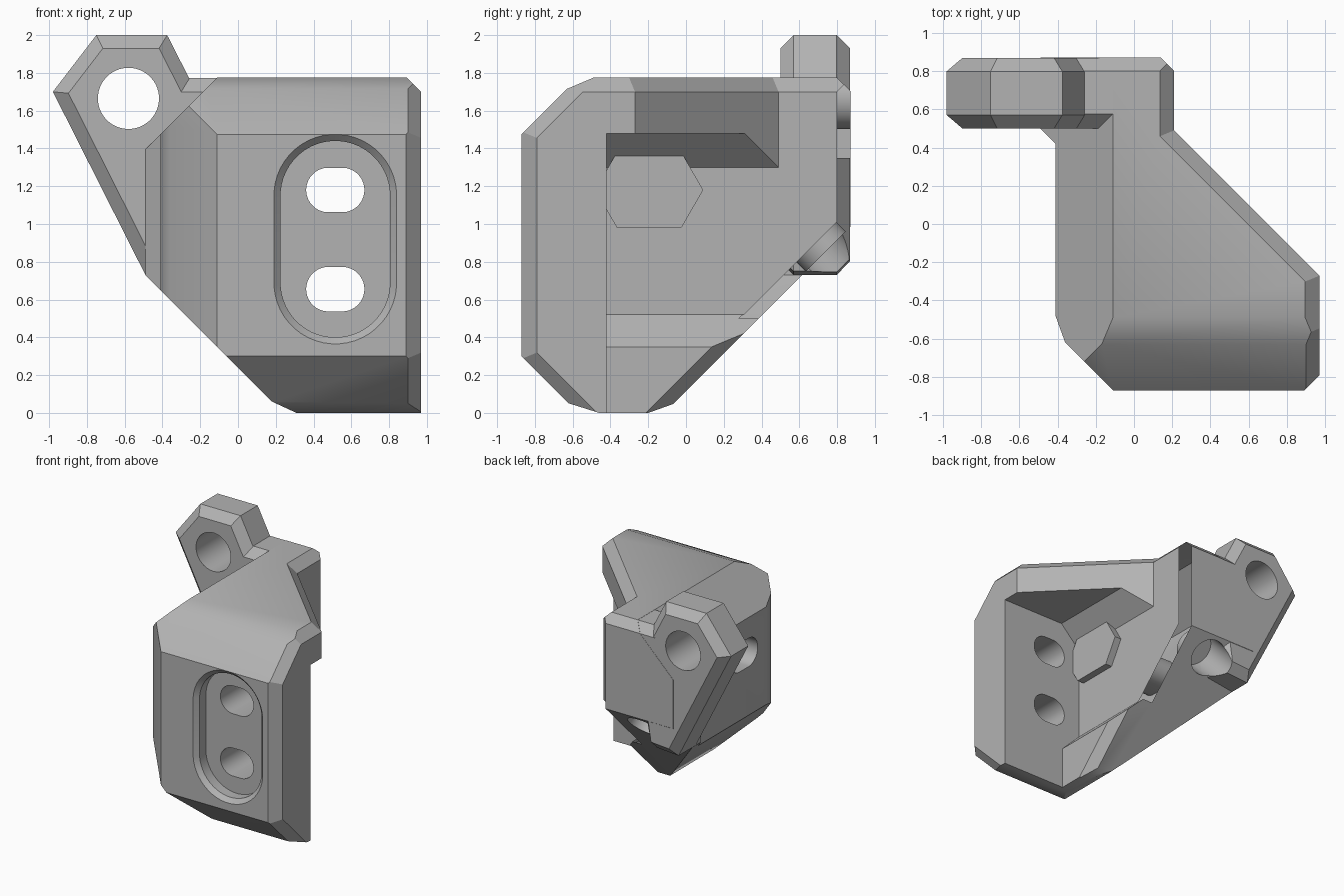
import bpy, bmesh, math
from mathutils import Vector

if "Cube" in bpy.data.objects:
    bpy.data.objects.remove(bpy.data.objects["Cube"])

grey = bpy.data.materials.new("plain grey")
grey.use_nodes = True
grey.diffuse_color = (0.45, 0.45, 0.45, 1)
grey.node_tree.nodes["Principled BSDF"].inputs["Base Color"].default_value = (0.45, 0.45, 0.45, 1)


def make_object(name, bm):
    bmesh.ops.recalc_face_normals(bm, faces=bm.faces)
    mesh = bpy.data.meshes.new(name)
    bm.to_mesh(mesh)
    bm.free()
    mesh.materials.append(grey)
    obj = bpy.data.objects.new(name, mesh)
    bpy.context.collection.objects.link(obj)
    return obj


def planar_solid(name, planes):
    """Convex solid: each (nx, ny, nz, d) keeps the side where n.p < d."""
    bm = bmesh.new()
    bmesh.ops.create_cube(bm, size=6)
    for nx, ny, nz, d in planes:
        n = Vector((nx, ny, nz))
        cut = bmesh.ops.bisect_plane(bm, geom=bm.verts[:] + bm.edges[:] + bm.faces[:], dist=1e-5,
                                     plane_co=n * d / n.length_squared, plane_no=n, clear_outer=True)
        edges = [e for e in bm.edges if e.is_boundary]
        if edges:
            bmesh.ops.edgeloop_fill(bm, edges=edges)
    return make_object(name, bm)


def loft(name, rings, chamfer=0):
    """Closed solid through matching rings, optionally with chamfered end rims."""
    bm = bmesh.new()
    loops = [[bm.verts.new(p) for p in ring] for ring in rings]
    caps = [bm.faces.new(loops[0]), bm.faces.new(loops[-1])]
    for a, b in zip(loops, loops[1:]):
        for i in range(len(a)):
            j = (i + 1) % len(a)
            bm.faces.new((a[i], a[j], b[j], b[i]))
    bmesh.ops.recalc_face_normals(bm, faces=bm.faces)
    if chamfer:
        rim = list({e for f in caps for e in f.edges})
        bmesh.ops.bevel(bm, geom=rim, offset=chamfer, segments=1, affect='EDGES')
    return make_object(name, bm)


def rounded(u, v, radius, du, dv, n=48):
    """Outline of a slot; n = 6 gives a stretched hexagon."""
    pts = []
    for k in range(n):
        a = 2 * math.pi * (k + (0.5 if n > 6 else 0)) / n
        c, s = math.cos(a), math.sin(a)
        pts.append((u + radius * c + math.copysign(du, c), v + radius * s + math.copysign(dv, s)))
    return pts


def along_y(outline, y):
    return [(u, y, v) for u, v in outline]


def along_x(outline, x):
    return [(x, u, v) for u, v in outline]


def apply_boolean(target, tool, operation):
    tool.hide_render = True
    mod = target.modifiers.new(operation.lower(), 'BOOLEAN')
    mod.operation = operation
    mod.solver = 'EXACT'
    mod.object = tool
    bpy.context.view_layer.objects.active = target
    bpy.ops.object.modifier_apply(modifier=mod.name)
    bpy.data.objects.remove(tool)


R = math.sqrt(0.5)

# Outer block with its chamfers
body = planar_solid("bracket_body", [
    (-1, 0, 0, 0.49), (1, 0, 0, 0.97), (0, -1, 0, 0.87), (0, 1, 0, 0.87), (0, 0, -1, 0), (0, 0, 1, 1.775),
    (-1, -1, 0, 0.98), (-0.94, -0.34, 0, 0.549),        # front left corner
    (-1, 0, 1, 1.885), (-1, 0, -1, -0.24), (-0.42, 0, -0.91, -0.13),   # left top and bottom
    (0, -1, 1, 2.345), (0, -0.39, 0.92, 1.824),         # front top
    (0, -1, -1, 0.57), (0, -0.3, -0.955, 0.138),        # front bottom
    (0, 1, -1, -0.115), (0, 0.336, -0.94, -0.067),      # back bottom slope
    (0, 1, 1, 2.575),                                   # back top
    (1, -1, 0, 1.76), (1, 0, 1, 2.67), (1, -R, R, 2.558), (1, -R, -R, 1.303),   # right end rim
])

# Left side stepping out to the ear
apply_boolean(body, planar_solid("side_cutter", [(1, 0, 0, -0.41), (1, 1, 0, 0.01)]), 'DIFFERENCE')

# Hollow between front plate, side wall and top plate
hollow = [(0.38, -0.2), (0.38, 0.35), (0.21, 0.52), (0.21, 1.3), (0.39, 1.48), (1.5, 1.48), (1.5, -0.2)]
apply_boolean(body, loft("hollow_cutter", [along_y(hollow, -0.42), along_y(hollow, 1.2)]), 'DIFFERENCE')

# Diagonal edge of the top plate, and edge chamfers
for planes in (
    [(-1, 0, 0, -0.21), (-1, -1, 0, -0.70)],
    [(-1, 0, -1, -1.91), (-1, -1, -2 * R, -3.104)],
    [(-1, -1, 0, -1.01), (0, -1, 0, -0.5)],
    [(-1, -R, R, -0.059), (0, -R, R, 0.155), (0, 0, -1, -0.5)],
    [(-1, -R, R, -0.229), (0, -R, R, 0.155), (0, 0, 1, 0.5)],
):
    apply_boolean(body, planar_solid("edge_cutter", planes), 'DIFFERENCE')

# Ear and the shoulder joining it to the body
ear = [(-0.98, 1.70), (-0.75, 2.0), (-0.375, 2.0), (-0.11, 1.48), (-0.22, 0.75), (-0.49, 0.73)]
apply_boolean(body, loft("ear", [along_y(ear, 0.5), along_y(ear, 0.868)], 0.07), 'UNION')
apply_boolean(body, planar_solid("shoulder", [
    (-1, 0, 0, 0.33), (1, 0, 0, 0.05), (0, -1, 0, -0.5), (0, 1, 0, 0.869), (0, 0, 1, 1.774),
    (0, 0, -1, -1.35), (0, -1, 1, 1.2), (0, 1, 1, 2.573)]), 'UNION')

# Ear hole
hole = rounded(-0.58, 1.665, 0.162, 0, 0)
apply_boolean(body, loft("ear_hole", [along_y(hole, 0.3), along_y(hole, 1.2)]), 'DIFFERENCE')

# Front recess with flared rim, and its two slots
recess = [along_y(rounded(0.515, 0.92, r, 0, 0.23), y)
          for r, y in ((0.355, -0.9), (0.29, -0.835), (0.29, -0.75))]
apply_boolean(body, loft("front_recess", recess), 'DIFFERENCE')
for z in (0.655, 1.18):
    slot = rounded(0.515, z, 0.118, 0.036, 0)
    apply_boolean(body, loft("front_slot", [along_y(slot, -1), along_y(slot, -0.2)]), 'DIFFERENCE')

# Side slot with nut pocket
slot = rounded(-0.19, 1.18, 0.12, 0.06, 0)
apply_boolean(body, loft("side_slot", [along_x(slot, -0.8), along_x(slot, 0.4)]), 'DIFFERENCE')
nut = rounded(-0.195, 1.18, 0.228, 0.058, 0, 6)
apply_boolean(body, loft("nut_pocket", [along_x(nut, -0.06), along_x(nut, 0.27)]), 'DIFFERENCE')

# Blind hole in the sloping underside
mid, inward = Vector((-0.14, 0.74, 0.855)), Vector((0, -R, R))
rings = [[mid + inward * t + Vector((u, v * R, v * R)) for u, v in rounded(0, 0, 0.15, 0, 0)]
         for t in (-0.2, 0.25)]
apply_boolean(body, loft("underside_hole", rings), 'DIFFERENCE')

# Smooth shading with crisp edges
bpy.ops.object.select_all(action='DESELECT')
body.select_set(True)
bpy.context.view_layer.objects.active = body
bpy.ops.object.shade_smooth_by_angle(angle=math.radians(28))
